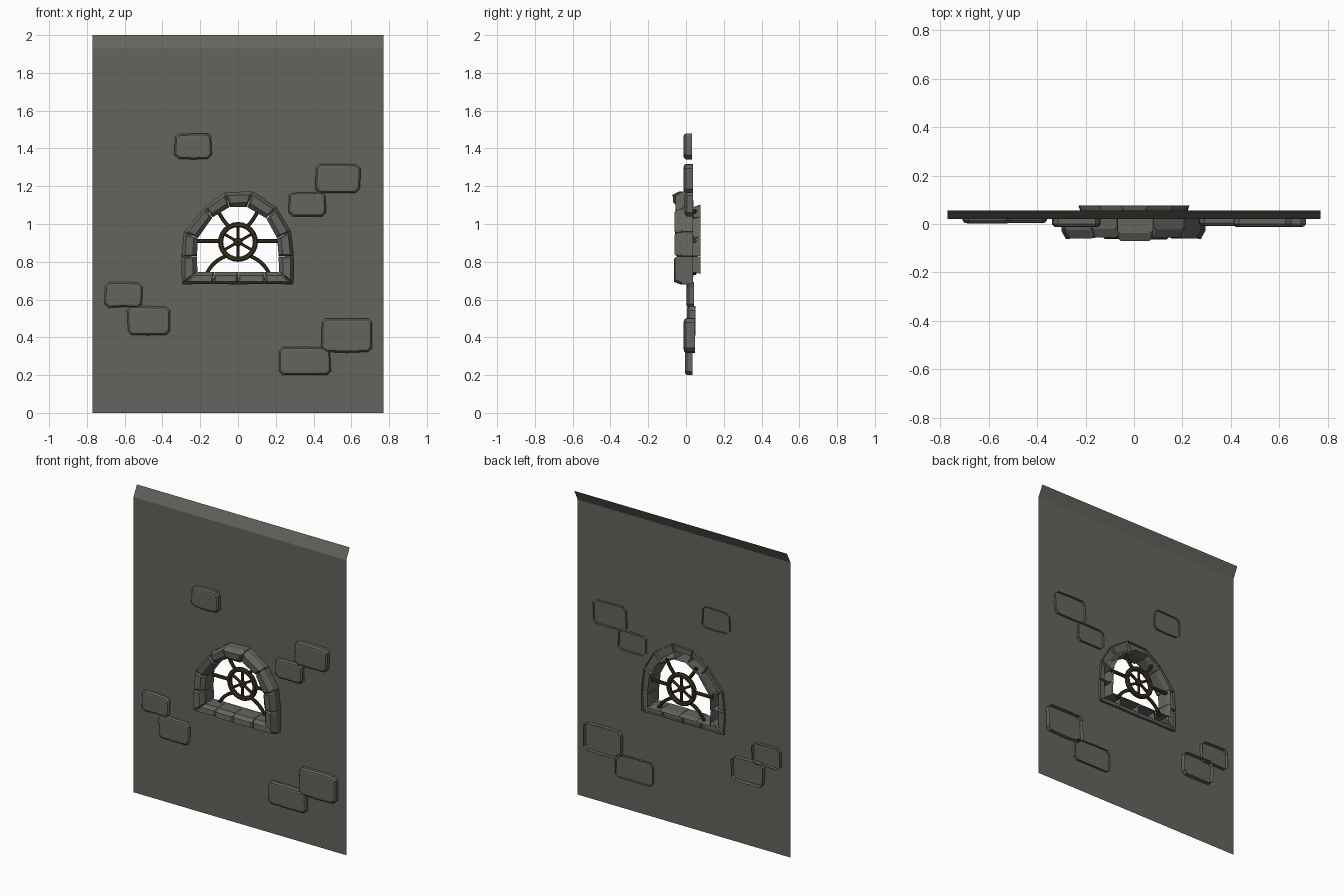
import bpy, bmesh, math, random
from mathutils import Vector

if "Cube" in bpy.data.objects:
    bpy.data.objects.remove(bpy.data.objects["Cube"])

random.seed(4)


def material(name, rgb):
    m = bpy.data.materials.new(name)
    m.diffuse_color = (*rgb, 1)
    m.use_nodes = True
    m.node_tree.nodes["Principled BSDF"].inputs["Base Color"].default_value = m.diffuse_color
    return m


STONE = material("grey stone", (0.125, 0.131, 0.113))
IRON = material("dark brown iron", (0.048, 0.032, 0.014))


def build(name, verts, faces, mat, recalc=True):
    me = bpy.data.meshes.new(name)
    me.from_pydata([tuple(v) for v in verts], [], faces)
    if recalc:
        bm = bmesh.new()
        bm.from_mesh(me)
        bmesh.ops.recalc_face_normals(bm, faces=bm.faces)
        bm.to_mesh(me)
        bm.free()
    me.materials.append(mat)
    ob = bpy.data.objects.new(name, me)
    bpy.context.collection.objects.link(ob)
    return ob


def loft(rings, closed_ring):
    """Quads between successive rings of equal length."""
    n = len(rings[0])
    faces = []
    for r in range(len(rings) - 1):
        for i in range(n if closed_ring else n - 1):
            j = (i + 1) % n
            faces.append((r * n + i, r * n + j, (r + 1) * n + j, (r + 1) * n + i))
    return [v for ring in rings for v in ring], faces


# Wall sheet: two halves around the window hole, with a top strip leaning back
W, WALL_Y = 0.77, 0.02
half = [(0, 1.93), (-W, 1.93), (-W, 0), (0, 0), (0, 0.715), (-0.25, 0.715),
        (-0.25, 0.935), (-0.155, 1.06), (-0.055, 1.125), (0, 1.125)]
left = [(x, WALL_Y, z) for x, z in half]
right = [(-x, y, z) for x, y, z in reversed(left)]
n = len(left)
strip = [(-W, WALL_Y, 1.93), (W, WALL_Y, 1.93), (W, 0.055, 2), (-W, 0.055, 2)]
build("wall", left + right + strip,
      [tuple(range(n)), tuple(range(n, 2 * n)), tuple(range(2 * n, 2 * n + 4))],
      STONE, recalc=False)


# Loose bricks set through the wall, open at the back
def brick(x0, x1, z0, z1, front, back):
    j = lambda: random.uniform(-0.006, 0.006)
    c = 0.02
    outline = [(x0 + c, z0), ((x0 + x1) / 2, z0 + j()), (x1 - c, z0), (x1, z0 + c),
               (x1 + j(), z1 - c), (x1 - c, z1), ((x0 + x1) / 2, z1 + j()),
               (x0 + c, z1 + j()), (x0, z1 - c), (x0 + j(), z0 + c)]
    cx, cz = (x0 + x1) / 2, (z0 + z1) / 2

    def ring(inset, y):
        sx, sz = 1 - 2 * inset / (x1 - x0), 1 - 2 * inset / (z1 - z0)
        return [(cx + (x - cx) * sx, y, cz + (z - cz) * sz) for x, z in outline]

    rings = [ring(0, back), ring(0, front + 0.012), ring(0.008, front + 0.002), ring(0.018, front)]
    verts, faces = loft(rings, True)
    m = len(outline)
    faces.append(tuple(range(3 * m, 4 * m)))
    build("wall_brick", verts, faces, STONE)


for b in [(-0.333, -0.138, 1.345, 1.48, -0.013, 0.032),
          (0.413, 0.645, 1.165, 1.315, -0.013, 0.036),
          (0.27, 0.466, 1.04, 1.17, -0.008, 0.036),
          (-0.704, -0.508, 0.556, 0.69, 0.003, 0.043),
          (-0.587, -0.36, 0.413, 0.562, 0.004, 0.05),
          (0.444, 0.709, 0.323, 0.499, -0.012, 0.048),
          (0.217, 0.492, 0.2, 0.345, -0.006, 0.034)]:
    brick(*b)

# Window surround: joints between stones as (outer x, outer z, inner x, inner z)
joints = [(-0.297, 0.68, -0.215, 0.745), (-0.3, 0.825, -0.217, 0.83),
          (-0.287, 0.955, -0.213, 0.925), (-0.175, 1.09, -0.135, 1.035),
          (-0.07, 1.168, -0.045, 1.09), (0.08, 1.173, 0.048, 1.09),
          (0.207, 1.085, 0.15, 1.03), (0.281, 0.96, 0.207, 0.925),
          (0.296, 0.83, 0.215, 0.83), (0.295, 0.68, 0.217, 0.745),
          (0.148, 0.683, 0.14, 0.745), (0.0, 0.68, 0.0, 0.745),
          (-0.132, 0.683, -0.125, 0.745)]


def surround_stone(a, b, f):
    a, b = Vector(a[:2] + a[2:]), Vector(b[:2] + b[2:])

    def section(u, y_front):
        p = a.lerp(b, u)
        prof = [(0, 0.036), (0, y_front + 0.034), (0.22, y_front), (0.72, y_front + 0.004),
                (1, y_front + 0.028), (1, 0.04), (0.85, 0.076)]
        return [(p[0] + (p[2] - p[0]) * t, y, p[1] + (p[3] - p[1]) * t) for t, y in prof]

    rings = [section(0.01, f + 0.01), section(0.08, f), section(0.92, f), section(0.99, f + 0.01)]
    verts, faces = loft(rings, False)
    faces += [tuple(range(6)), tuple(range(21, 27))]      # joint faces
    build("window_stone", verts, faces, STONE)


for i, a in enumerate(joints):
    depth = -0.071 if i == 4 else random.uniform(-0.066, -0.054)
    surround_stone(list(a), list(joints[(i + 1) % len(joints)]), depth)

# Window grille
CX, CZ, GY = 0.0, 0.905, 0.045


def bar(name, pts, w, d, closed=False):
    """Sweep a chamfered bar section along points in the xz plane."""
    pts = [Vector(p) for p in pts]
    m = len(pts)
    sec = [(-1, -.5), (-.5, -1), (.5, -1), (1, -.5), (1, .5), (.5, 1), (-.5, 1), (-1, .5)]
    rings = []
    for i, p in enumerate(pts):
        q0 = pts[(i - 1) % m] if closed else pts[max(i - 1, 0)]
        q1 = pts[(i + 1) % m] if closed else pts[min(i + 1, m - 1)]
        t = (q1 - q0).normalized()
        rings.append([(p.x - t.y * s * w / 2, GY + e * d / 2, p.y + t.x * s * w / 2)
                      for s, e in sec])
    if closed:
        rings.append(rings[0])
    verts, faces = loft(rings, True)
    if not closed:
        k = (m - 1) * 8
        faces += [tuple(range(8)), tuple(range(k, k + 8))]
    build(name, verts, faces, IRON)


def circle(r, count):
    return [(CX + r * math.cos(2 * math.pi * i / count), CZ + r * math.sin(2 * math.pi * i / count))
            for i in range(count)]


def arc(p0, p1, p2, steps=6):
    p0, p1, p2 = Vector(p0), Vector(p1), Vector(p2)
    return [p0.lerp(p1, i / steps).lerp(p1.lerp(p2, i / steps), i / steps) for i in range(steps + 1)]


bar("grille_ring", circle(0.092, 24), 0.027, 0.03, True)
bar("grille_hub", circle(0.012, 10), 0.024, 0.03, True)
for k in range(6):                                        # spokes inside the ring
    a = math.radians(30 + 60 * k)
    c, s = math.cos(a), math.sin(a)
    bar("grille_spoke", [(CX + 0.015 * c, CZ + 0.015 * s), (CX + 0.085 * c, CZ + 0.085 * s)],
        0.015, 0.018)
for s in (-1, 1):                                         # arms out to the stones
    bar("grille_side_arm", [(s * 0.1, CZ + 0.005), (s * 0.225, CZ + 0.005)], 0.02, 0.02)
    bar("grille_upper_arm", arc((s * 0.046, 0.985), (s * 0.08, 1.015), (s * 0.108, 1.075)), 0.02, 0.02)
    bar("grille_lower_arm", arc((s * 0.06, 0.832), (s * 0.135, 0.805), (s * 0.166, 0.735)), 0.02, 0.02)
